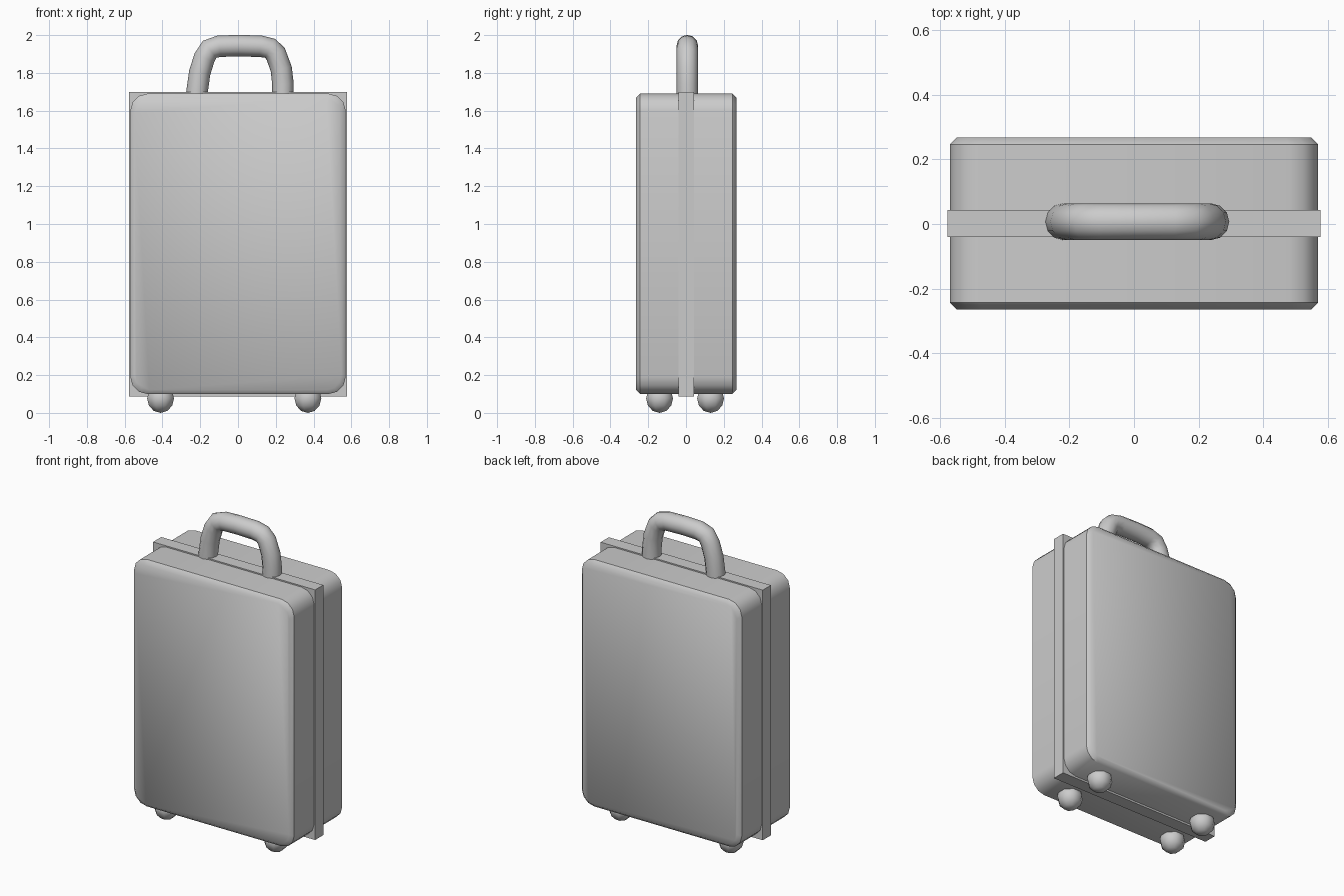
import bpy, bmesh, math

if "Cube" in bpy.data.objects:
    bpy.data.objects.remove(bpy.data.objects["Cube"])


def finish(obj, angle=45):
    bpy.ops.object.select_all(action='DESELECT')
    obj.select_set(True)
    bpy.context.view_layer.objects.active = obj
    bpy.ops.object.shade_smooth_by_angle(angle=math.radians(angle))


def new_object(name, bm):
    bmesh.ops.recalc_face_normals(bm, faces=bm.faces)
    mesh = bpy.data.meshes.new(name)
    bm.to_mesh(mesh)
    bm.free()
    obj = bpy.data.objects.new(name, mesh)
    bpy.context.collection.objects.link(obj)
    return obj


def rounded_rect(hw, z0, z1, r, steps=3):
    pts = []
    for i, (sx, z) in enumerate([(1, z1 - r), (-1, z1 - r), (-1, z0 + r), (1, z0 + r)]):
        for k in range(steps + 1):
            a = math.pi / 2 * (i + k / steps)
            pts.append((sx * (hw - r) + r * math.cos(a), z + r * math.sin(a)))
    return pts


# Case body: rounded outline lofted front to back with softened rims
bm = bmesh.new()
rings = []
for y, inset in [(-0.265, 0.022), (-0.243, 0.0), (0.246, 0.0), (0.268, 0.022)]:
    outline = rounded_rect(0.57 - inset, 0.1 + inset, 1.69 - inset, 0.09 - inset / 2)
    rings.append([bm.verts.new((x, y, z)) for x, z in outline])
n = len(rings[0])
for a, b in zip(rings, rings[1:]):
    for i in range(n):
        bm.faces.new((a[i], a[(i + 1) % n], b[(i + 1) % n], b[i]))
bm.faces.new(rings[0])
bm.faces.new(rings[-1])
finish(new_object("case_body", bm))

# Square band around the middle seam
bm = bmesh.new()
bmesh.ops.create_cube(bm, size=1)
for v in bm.verts:
    v.co = (v.co.x * 1.154, v.co.y * 0.083 + 0.002, v.co.z * 1.61 + 0.893)
new_object("seam_band", bm)

# Carry handle: tube swept along an arch
path = [(-0.219, 1.66), (-0.217, 1.70), (-0.203, 1.80), (-0.178, 1.88), (-0.15, 1.925),
        (-0.10, 1.941), (0, 1.944), (0.12, 1.941), (0.17, 1.93), (0.2, 1.90),
        (0.229, 1.82), (0.238, 1.74), (0.238, 1.66)]
curve = bpy.data.curves.new("carry_handle", 'CURVE')
curve.dimensions = '3D'
curve.bevel_depth = 0.057
curve.bevel_resolution = 4
curve.use_fill_caps = True
spline = curve.splines.new('POLY')
spline.points.add(len(path) - 1)
for p, (x, z) in zip(spline.points, path):
    p.co = (x, 0.007, z, 1)
handle = bpy.data.objects.new("carry_handle", curve)
bpy.context.collection.objects.link(handle)
bpy.context.view_layer.objects.active = handle
handle.select_set(True)
bpy.ops.object.convert(target='MESH')
finish(bpy.context.object, 60)

# Four ball feet
for side, x in (("left", -0.41), ("right", 0.37)):
    for end, y in (("front", -0.14), ("back", 0.13)):
        bpy.ops.mesh.primitive_uv_sphere_add(segments=8, ring_count=6, radius=0.077,
                                             location=(x, y, 0.077))
        foot = bpy.context.object
        foot.name = f"{end}_{side}_foot"
        foot.rotation_euler.z = math.pi / 8
        finish(foot, 60)
